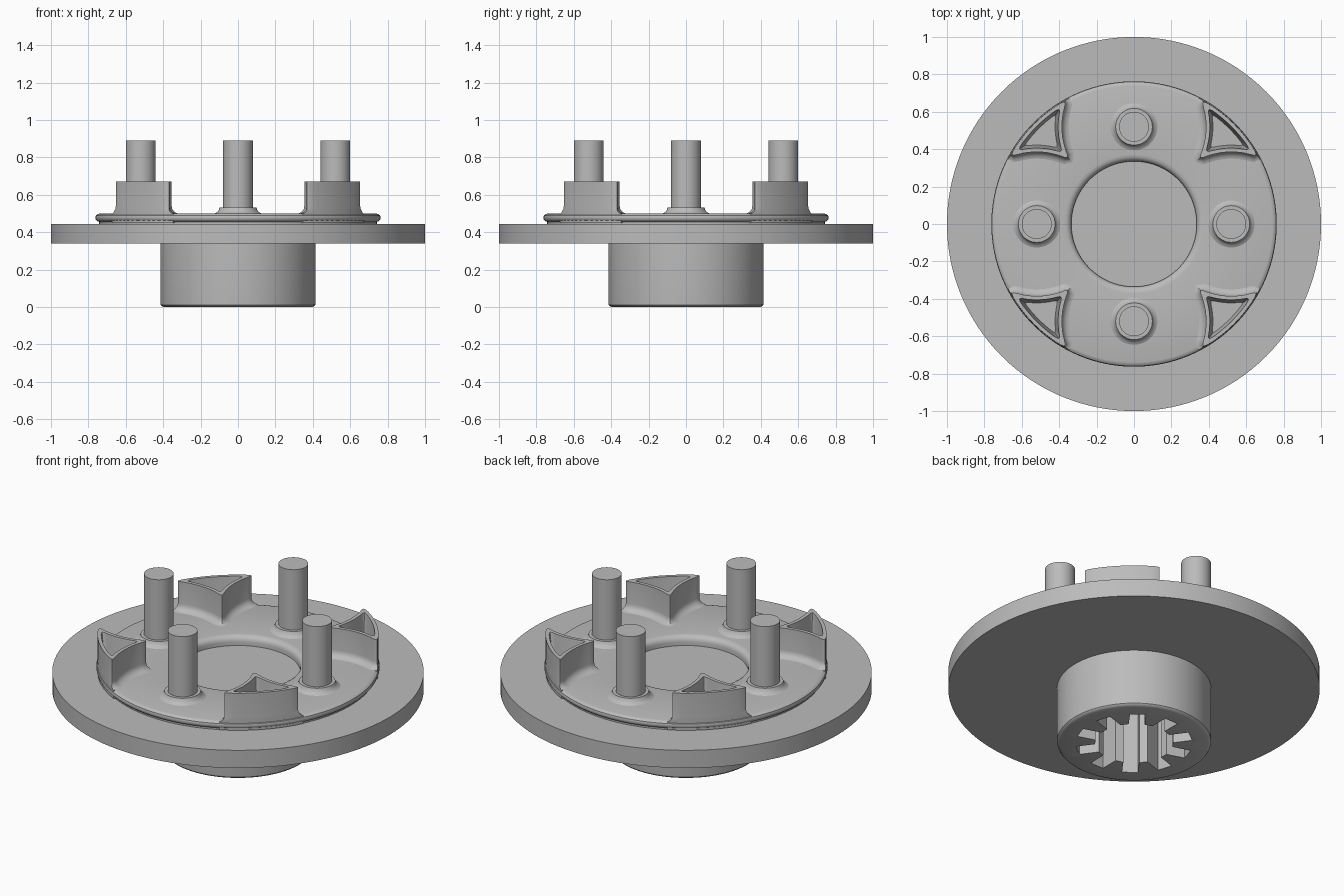
import bpy, bmesh, math
from mathutils import Vector

cube = bpy.data.objects.get("Cube")
if cube:
    bpy.data.objects.remove(cube, do_unlink=True)

steel = bpy.data.materials.new("grey_steel")
steel.use_nodes = True
steel.diffuse_color = (0.5, 0.5, 0.5, 1)
steel.node_tree.nodes["Principled BSDF"].inputs["Base Color"].default_value = (0.5, 0.5, 0.5, 1)


def finish(name, bm, angle=32):
    """Turn a bmesh into a smooth-shaded object."""
    bmesh.ops.remove_doubles(bm, verts=bm.verts, dist=0.0001)
    bmesh.ops.recalc_face_normals(bm, faces=bm.faces)
    mesh = bpy.data.meshes.new(name)
    bm.to_mesh(mesh)
    bm.free()
    obj = bpy.data.objects.new(name, mesh)
    bpy.context.collection.objects.link(obj)
    mesh.materials.append(steel)
    smooth(obj, angle)
    return obj


def smooth(obj, angle=32):
    bpy.ops.object.select_all(action='DESELECT')
    obj.select_set(True)
    bpy.context.view_layer.objects.active = obj
    bpy.ops.object.shade_smooth_by_angle(angle=math.radians(angle))


def lathe(name, profile, centre=(0, 0), steps=128):
    """Revolve (radius, height) points about a vertical axis."""
    bm = bmesh.new()
    verts = [bm.verts.new((centre[0] + r, centre[1], z)) for r, z in profile]
    edges = [bm.edges.new(pair) for pair in zip(verts, verts[1:])]
    bmesh.ops.spin(bm, geom=verts + edges, cent=(*centre, 0), axis=(0, 0, 1),
                   angle=math.tau, steps=steps, use_merge=False)
    return finish(name, bm)


def loft(name, rings, cap_start=True, angle=32):
    """Skin a stack of equal-length rings and cap the ends."""
    bm = bmesh.new()
    loops = [[bm.verts.new(p) for p in ring] for ring in rings]
    n = len(loops[0])
    for a, b in zip(loops, loops[1:]):
        for i in range(n):
            j = (i + 1) % n
            bm.faces.new((a[i], a[j], b[j], b[i]))
    if cap_start:
        bm.faces.new(loops[0][::-1])
    bm.faces.new(loops[-1])
    return finish(name, bm, angle)


def polar(r, a):
    return Vector((r * math.cos(a), r * math.sin(a)))


# Flange disc with hub below
HUB = 0.415
flange = lathe("flange_and_hub", [
    (0, 0), (HUB - 0.02, 0), (HUB - 0.007, 0.005), (HUB - 0.001, 0.012), (HUB, 0.02),
    (HUB, 0.34), (1, 0.34), (1, 0.445), (0, 0.445)])

# Ten-slot spline bore cut into the hub
SLOTS, ROOT, TIP, HALF = 10, 0.21, 0.315, 0.043
bore = []
for k in range(SLOTS):
    mid = math.pi / 2 + k * math.tau / SLOTS
    for r, side in ((ROOT, -1), (TIP, -1), (TIP, 1), (ROOT, 1)):
        bore.append(polar(r, mid + side * math.asin(HALF / r)))
cutter = loft("spline_cutter", [[(p.x, p.y, z) for p in bore] for z in (-0.1, 0.4)])
cutter.hide_render = True
cut = flange.modifiers.new("spline_bore", 'BOOLEAN')
cut.operation, cut.solver, cut.object = 'DIFFERENCE', 'EXACT', cutter
bpy.context.view_layer.objects.active = flange
bpy.ops.object.modifier_apply(modifier=cut.name)
bpy.data.objects.remove(cutter, do_unlink=True)
smooth(flange)

# Raised ring plate with rounded rim and rounded centre opening
RIM = 0.763
lathe("ring_plate", [
    (0.335, 0.44), (0.335, 0.467), (0.338, 0.48), (0.346, 0.491), (0.358, 0.498), (0.372, 0.5),
    (RIM - 0.024, 0.5), (RIM - 0.012, 0.497), (RIM - 0.003, 0.489), (RIM, 0.478),
    (RIM - 0.003, 0.467), (RIM - 0.011, 0.459), (RIM - 0.02, 0.456), (RIM - 0.02, 0.44)])

# Four studs with flared collars
PIN = 0.52
for k, side in enumerate(("left", "back", "right", "front")):
    c = polar(PIN, k * math.pi / 2)
    lathe(side + "_stud", [
        (0.13, 0.498), (0.115, 0.505), (0.104, 0.515), (0.098, 0.532),
        (0.08, 0.532), (0.08, 0.89), (0, 0.89)], c, 48)

# Pads: three-sided pockets bounded by the rim and by arcs around two studs
ARC, OUTER, N = 0.386, 0.757, 14


def pad_outline(inset=0, rounding=2):
    a, r = ARC + inset, OUTER - inset
    x = (r * r + PIN * PIN - a * a) / (2 * PIN)          # where stud arc meets the rim
    y = math.sqrt(r * r - x * x)
    d = (PIN + math.sqrt(2 * a * a - PIN * PIN)) / 2      # where stud arcs meet each other
    t0, t1 = math.atan2(y, x), math.atan2(x, y)
    u0, u1 = math.atan2(d, d - PIN), math.atan2(y, x - PIN)
    rim = [polar(r, t0 + (t1 - t0) * i / N) for i in range(N)]
    side = [Vector((PIN, 0)) + polar(a, u0 + (u1 - u0) * i / N) for i in range(N + 1)]
    mirrored = [Vector((p.y, p.x)) for p in reversed(side)]
    pts = rim + mirrored[:-1] + side[:-1]
    for _ in range(rounding):                            # soften the corners
        pts = [(pts[i - 1] + 2 * p + pts[(i + 1) % len(pts)]) / 4 for i, p in enumerate(pts)]
    return pts


def flare(pts, dist):
    """Push an outline outwards without leaving the rim."""
    out = []
    for i, p in enumerate(pts):
        t = (pts[(i + 1) % len(pts)] - pts[i - 1]).normalized()
        q = p + Vector((t.y, -t.x)) * dist
        out.append(q * min(1, OUTER / q.length))
    return out


outline = pad_outline()
layers = [(flare(outline, 0.04), 0.45), (flare(outline, 0.04), 0.499)]
for i in range(1, 6):                                    # fillet at the foot
    a = i / 5 * math.pi / 2
    layers.append((flare(outline, 0.04 * (1 - math.sin(a))), 0.5 + 0.04 * (1 - math.cos(a))))
layers += [(outline, 0.67), (pad_outline(0.02), 0.67), (pad_outline(0.036), 0.505)]

for k, corner in enumerate(("back_left", "back_right", "front_right", "front_left")):
    turn = k * math.pi / 2
    c, s = math.cos(turn), math.sin(turn)
    loft(corner + "_pad", [[(p.x * c - p.y * s, p.x * s + p.y * c, z) for p in pts]
                           for pts, z in layers])
